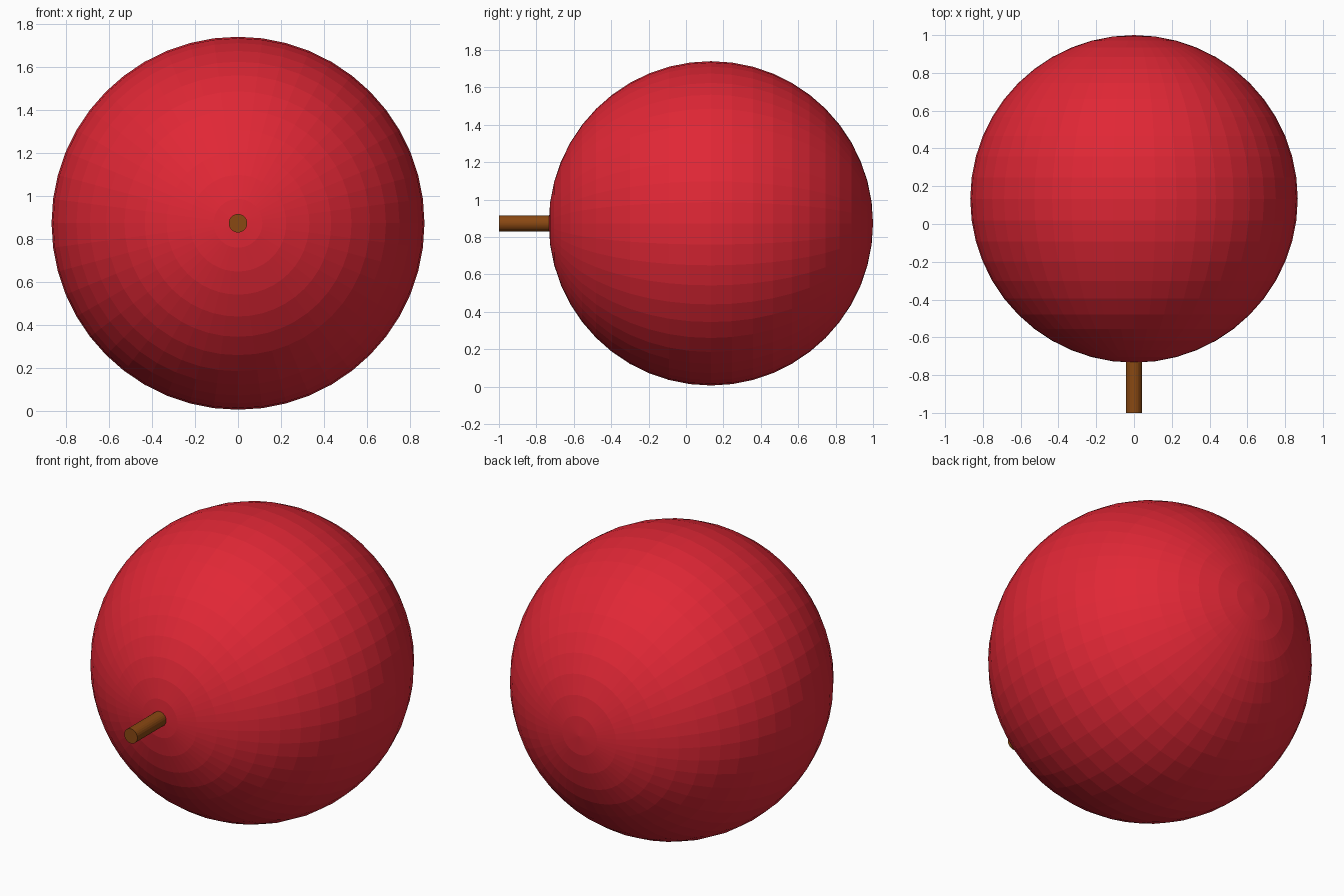
import bpy
from math import pi

cube = bpy.data.objects.get("Cube")
if cube:
    bpy.data.objects.remove(cube, do_unlink=True)

RADIUS = 0.867
CENTRE = (0, 0.133, 0.873)


def finish(name, colour):
    """Name the active object and give it a coloured material."""
    obj = bpy.context.object
    obj.name = name
    mat = bpy.data.materials.new(name + "_colour")
    mat.use_nodes = True
    mat.diffuse_color = colour
    mat.node_tree.nodes["Principled BSDF"].inputs["Base Color"].default_value = colour
    obj.data.materials.append(mat)
    return obj


# Round faceted body, poles along the stem axis
bpy.ops.mesh.primitive_uv_sphere_add(segments=48, ring_count=24, radius=RADIUS,
                                     location=CENTRE, rotation=(pi / 2, 0, 0))
finish("body", (0.75, 0.02, 0.036, 1))

# Stem pointing forward, rooted inside the body
tip, root = -1.0, -0.6
bpy.ops.mesh.primitive_cylinder_add(vertices=24, radius=0.043, depth=root - tip,
                                    location=(0, (tip + root) / 2, CENTRE[2]),
                                    rotation=(pi / 2, 0, 0))
finish("stem", (0.25, 0.065, 0.006, 1))
